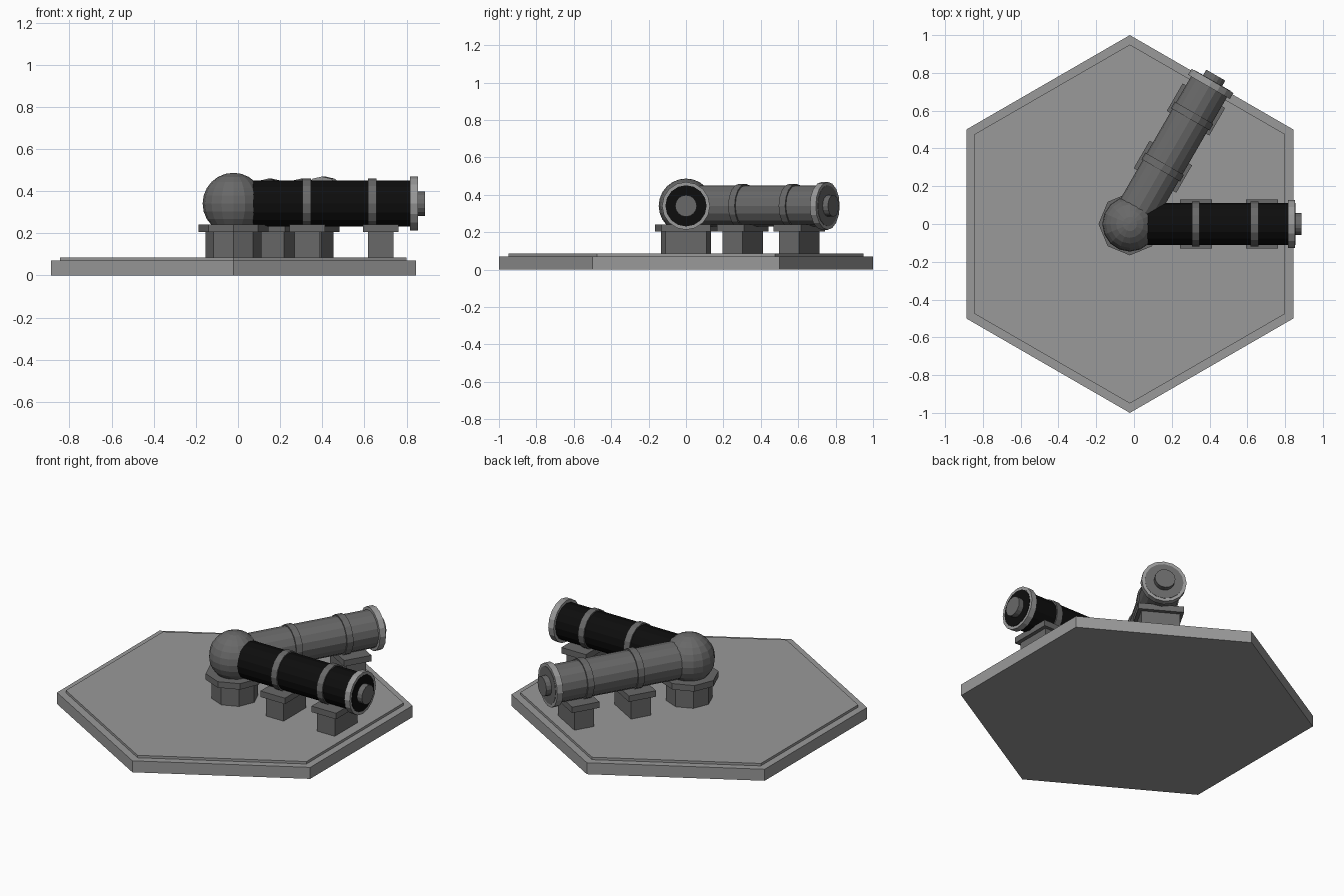
import bpy, math
from mathutils import Matrix

if "Cube" in bpy.data.objects:
    bpy.data.objects.remove(bpy.data.objects["Cube"])

CX, PIPE_Z = -0.022, 0.341      # hub axis and pipe height


def mat(name, v):
    m = bpy.data.materials.new(name)
    m.diffuse_color = (v, v, v, 1)
    m.use_nodes = True
    m.node_tree.nodes["Principled BSDF"].inputs["Base Color"].default_value = m.diffuse_color
    return m


LIGHT = mat("light grey", 0.32)
DARK = mat("dark grey", 0.14)
BLACK = mat("black", 0.004)


def finish(name, material, matrix):
    o = bpy.context.object
    o.name = name
    o.matrix_world = matrix
    o.data.materials.append(material)
    return o


def prism(name, sides, r, z0, z1, material, turn=0.0):
    """Upright prism standing on the hub axis."""
    bpy.ops.mesh.primitive_cylinder_add(vertices=sides, radius=r, depth=z1 - z0)
    return finish(name, material, Matrix.Translation((CX, 0, (z0 + z1) / 2))
                  @ Matrix.Rotation(turn, 4, 'Z'))


def along(name, angle, r, d0, d1, material):
    """Horizontal cylinder from distance d0 to d1 along an arm."""
    bpy.ops.mesh.primitive_cylinder_add(vertices=16, radius=r, depth=d1 - d0)
    m = (Matrix.Translation((CX, 0, PIPE_Z)) @ Matrix.Rotation(angle, 4, 'Z')
         @ Matrix.Translation(((d0 + d1) / 2, 0, 0)) @ Matrix.Rotation(math.pi / 2, 4, 'Y'))
    return finish(name, material, m)


def block(name, angle, d, sx, sy, z0, z1, material):
    """Box centred at distance d along an arm."""
    bpy.ops.mesh.primitive_cube_add(size=1)
    m = (Matrix.Translation((CX, 0, 0)) @ Matrix.Rotation(angle, 4, 'Z')
         @ Matrix.Translation((d, 0, (z0 + z1) / 2)) @ Matrix.Diagonal((sx, sy, z1 - z0, 1)))
    return finish(name, material, m)


# hexagonal floor tile
prism("base_slab", 6, 1.0, 0, 0.071, LIGHT)
prism("base_top", 6, 0.95, 0.071, 0.086, LIGHT)

# central pedestal and ball joint
prism("hub_pedestal", 8, 0.133, 0.086, 0.205, DARK)
prism("hub_pedestal_cap", 8, 0.166, 0.205, 0.242, DARK)
bpy.ops.mesh.primitive_uv_sphere_add(segments=16, ring_count=12, radius=0.146)
finish("hub_ball", DARK, Matrix.Translation((CX, 0, PIPE_Z)))

# two pipe arms, 60 degrees apart
for tag, angle, colour in (("east", 0.0, BLACK), ("north", math.pi / 3, DARK)):
    along(tag + "_pipe", angle, 0.11, 0.0, 0.85, colour)
    along(tag + "_flange", angle, 0.128, 0.838, 0.875, LIGHT)
    along(tag + "_flange_face", angle, 0.11, 0.87, 0.877, colour)
    along(tag + "_end_nub", angle, 0.058, 0.87, 0.91, DARK)
    for i, (band, stand) in enumerate(((0.348, 0.35), (0.66, 0.70)), 1):
        along(f"{tag}_band_{i}", angle, 0.118, band - 0.02, band + 0.02, DARK)
        block(f"{tag}_stand_{i}", angle, stand, 0.122, 0.22, 0.086, 0.205, DARK)
        block(f"{tag}_stand_cap_{i}", angle, stand, 0.168, 0.26, 0.205, 0.242, DARK)
